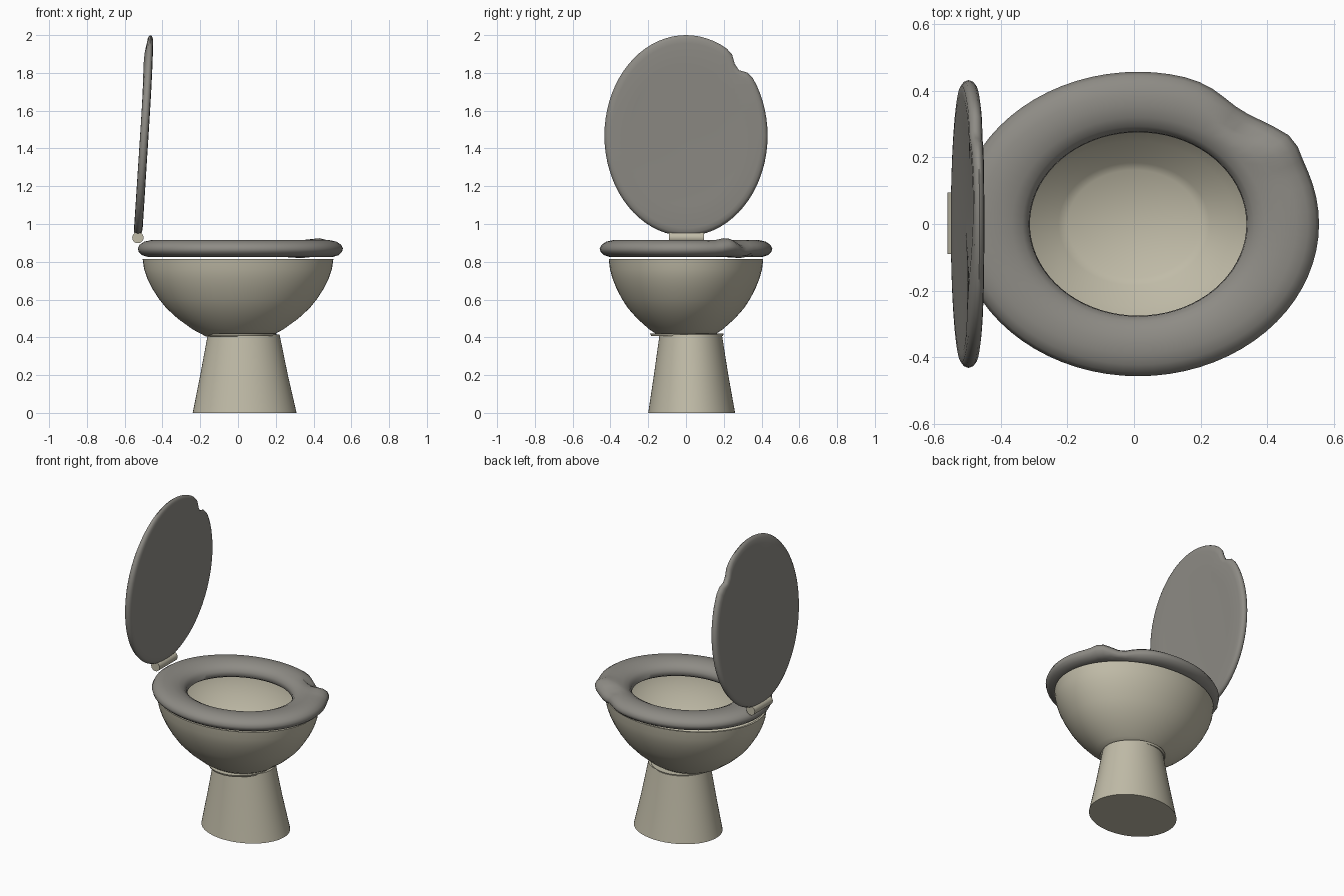
import bpy, bmesh, math

if "Cube" in bpy.data.objects:
    bpy.data.objects.remove(bpy.data.objects["Cube"])


def material(name, color):
    m = bpy.data.materials.new(name)
    m.diffuse_color = (*color, 1)
    m.use_nodes = True
    m.node_tree.nodes["Principled BSDF"].inputs["Base Color"].default_value = m.diffuse_color
    return m


CERAMIC = material("beige_ceramic", (0.53, 0.50, 0.39))
PLASTIC = material("grey_plastic", (0.27, 0.26, 0.235))


def bell(deg, centre, width):
    return math.exp(-((deg - centre) / width) ** 2)


def loft(name, rings, mat, segs=56, place=None, closed=False, angle=40):
    """Skin elliptical rings (cx, cy, rx, ry, z); cap the ends or join them."""
    bm = bmesh.new()
    loops = []
    for i, (cx, cy, rx, ry, z) in enumerate(rings):
        loop = []
        for k in range(segs):
            a = 2 * math.pi * k / segs
            p = (cx + rx * math.cos(a), cy + ry * math.sin(a), z)
            if place:
                p = place(p, i, math.degrees(a))
            loop.append(bm.verts.new(p))
        loops.append(loop)
    pairs = list(zip(loops, loops[1:]))
    if closed:
        pairs.append((loops[-1], loops[0]))
    for lo, hi in pairs:
        for k in range(segs):
            n = (k + 1) % segs
            bm.faces.new((lo[k], lo[n], hi[n], hi[k]))
    if not closed:
        bm.faces.new(loops[0][::-1])
        bm.faces.new(loops[-1])
    bmesh.ops.recalc_face_normals(bm, faces=bm.faces)
    me = bpy.data.meshes.new(name)
    bm.to_mesh(me)
    bm.free()
    me.shade_smooth()
    me.set_sharp_from_angle(angle=math.radians(angle))
    me.materials.append(mat)
    ob = bpy.data.objects.new(name, me)
    bpy.context.collection.objects.link(ob)
    return ob


# Tapered pedestal with a thin collar under the bowl
loft("pedestal", [(0.035, 0.03, 0.275, 0.23, 0),
                  (0.032, 0.027, 0.232, 0.197, 0.2),
                  (0.03, 0.025, 0.19, 0.165, 0.415)], CERAMIC)
loft("collar", [(0.015, 0.005, 0.185, 0.19, 0.408),
                (0.015, 0.005, 0.19, 0.195, 0.42)], CERAMIC)

# Thin-walled bowl: up the outside, over the rim, down the inside to the floor
outside = [(0.17, 0.405), (0.24, 0.442), (0.32, 0.50), (0.38, 0.555), (0.42, 0.605),
           (0.455, 0.66), (0.48, 0.71), (0.497, 0.76), (0.505, 0.815)]
inside = [(r - 0.013, z + (0.008 if z < 0.8 else 0)) for r, z in reversed(outside[1:])]
inside.append((0.2, 0.432))
loft("bowl", [(0, 0, r, r * 0.81, z) for r, z in outside + inside], CERAMIC, 64)


# Seat ring with a flattened, bent front corner
def bend_seat(p, i, deg):
    x, y, z = p
    outer = 1 if 2 <= i <= 8 else 0
    s = 1 + outer * (0.025 * bell(deg, 33, 6) - 0.06 * bell(deg, 53, 12))
    dz = outer * (0.012 * bell(deg, 32, 6) - 0.02 * bell(deg, 47, 7))
    return (0.0125 + (x - 0.0125) * s, y * s, z + (dz if z > 0.85 else dz * 0.3))


section = [(0.325, 0.275, 0.84), (0.345, 0.293, 0.826), (0.49, 0.405, 0.826),
           (0.52, 0.433, 0.835), (0.538, 0.452, 0.852), (0.543, 0.457, 0.87),
           (0.533, 0.446, 0.89), (0.51, 0.423, 0.906), (0.475, 0.39, 0.914),
           (0.43, 0.355, 0.915), (0.38, 0.32, 0.907), (0.347, 0.293, 0.892),
           (0.328, 0.277, 0.87)]
loft("seat", [(0.0125, 0, rx, ry, z) for rx, ry, z in section], PLASTIC, 72,
     bend_seat, closed=True, angle=60)


# Raised lid, leaning slightly, with a chipped edge and a dished back
def raise_lid(p, i, deg):
    u, v, w = p
    r = math.hypot(u / 0.432, v / 0.532)
    s = 1 - 0.09 * bell(deg, 47, 6) * r ** 4
    u, v = u * s, v * s
    if i < 4:
        w += 0.012 * (1 - r * r) * (1 + v) - 0.012 * bell(deg, 120, 25) * r
    taper = 1 - 0.35 * max(0, v / 0.53) ** 3
    z = 1.468 + v
    return (-0.53 + (z - 0.94) * 0.063 + w * taper, u, z)


lid_section = [(0.1, -0.022), (0.4, -0.022), (0.7, -0.023), (0.9, -0.024), (0.96, -0.021),
               (0.99, -0.012), (1.0, 0), (0.99, 0.012), (0.965, 0.02), (0.92, 0.023),
               (0.7, 0.018), (0.4, 0.016), (0.1, 0.015)]
loft("lid", [(0, 0, 0.432 * s, 0.532 * s, w) for s, w in lid_section], PLASTIC, 72,
     raise_lid, angle=60)


# Hinge barrel lying along the back edge
def lay_hinge(p, i, deg):
    return (-0.53 + p[0], p[2], 0.928 + p[1])


loft("hinge", [(0, 0, 0.03, 0.03, -0.09), (0, 0, 0.03, 0.03, 0.095)], CERAMIC, 20, lay_hinge)
